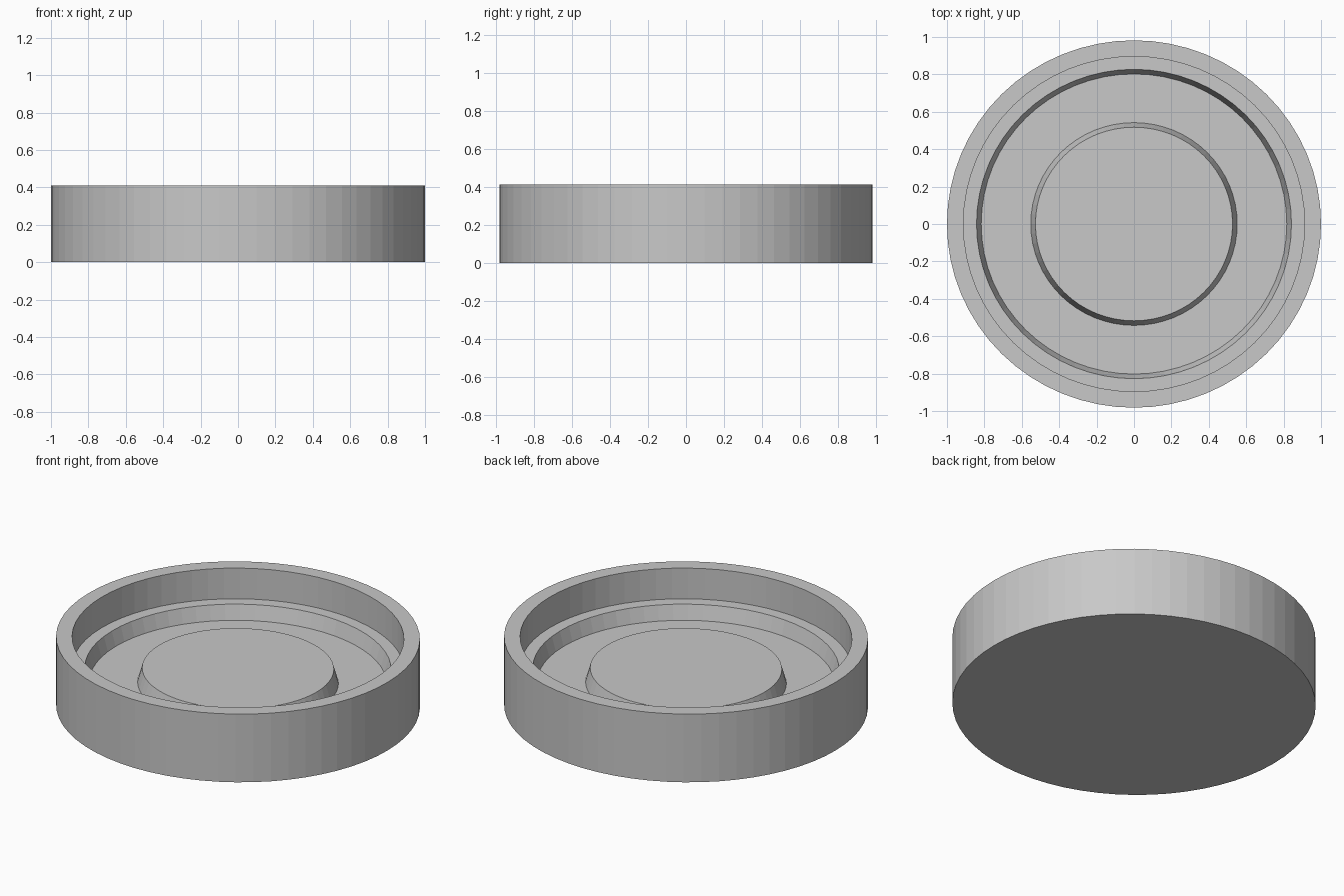
import bpy
import bmesh
import math

SIDES = 64
DEPTH_RATIO = 0.982  # the dish is very slightly oval

cube = bpy.data.objects.get("Cube")
if cube:
    bpy.data.objects.remove(cube, do_unlink=True)

# Single grey material
grey = bpy.data.materials.new("light_grey")
grey.use_nodes = True
colour = (0.578, 0.578, 0.578, 1)
grey.diffuse_color = colour
grey.node_tree.nodes["Principled BSDF"].inputs["Base Color"].default_value = colour


def lathe(name, profile):
    """Turn (radius, height) rings into a closed solid with flat end caps."""
    bm = bmesh.new()
    rings = []
    for radius, height in profile:
        angles = [2 * math.pi * i / SIDES for i in range(SIDES)]
        rings.append([bm.verts.new((radius * math.cos(a),
                                    radius * DEPTH_RATIO * math.sin(a),
                                    height)) for a in angles])
    for low, high in zip(rings, rings[1:]):
        for i in range(SIDES):
            j = (i + 1) % SIDES
            bm.faces.new((low[i], low[j], high[j], high[i]))
    bm.faces.new(rings[0][::-1])
    bm.faces.new(rings[-1])
    bmesh.ops.recalc_face_normals(bm, faces=bm.faces)
    mesh = bpy.data.meshes.new(name)
    bm.to_mesh(mesh)
    bm.free()
    mesh.materials.append(grey)
    obj = bpy.data.objects.new(name, mesh)
    bpy.context.collection.objects.link(obj)
    return obj


# Round dish: outer wall, rim, inner ledge, sloped groove and raised centre
lathe("round_dish", [
    (1.0, 0), (1.0, 0.411),            # outer wall
    (0.912, 0.411), (0.912, 0.226),    # rim and inner wall
    (0.842, 0.226), (0.817, 0.14),     # ledge and slope to groove
    (0.552, 0.14), (0.527, 0.226),     # groove floor and raised centre
])
